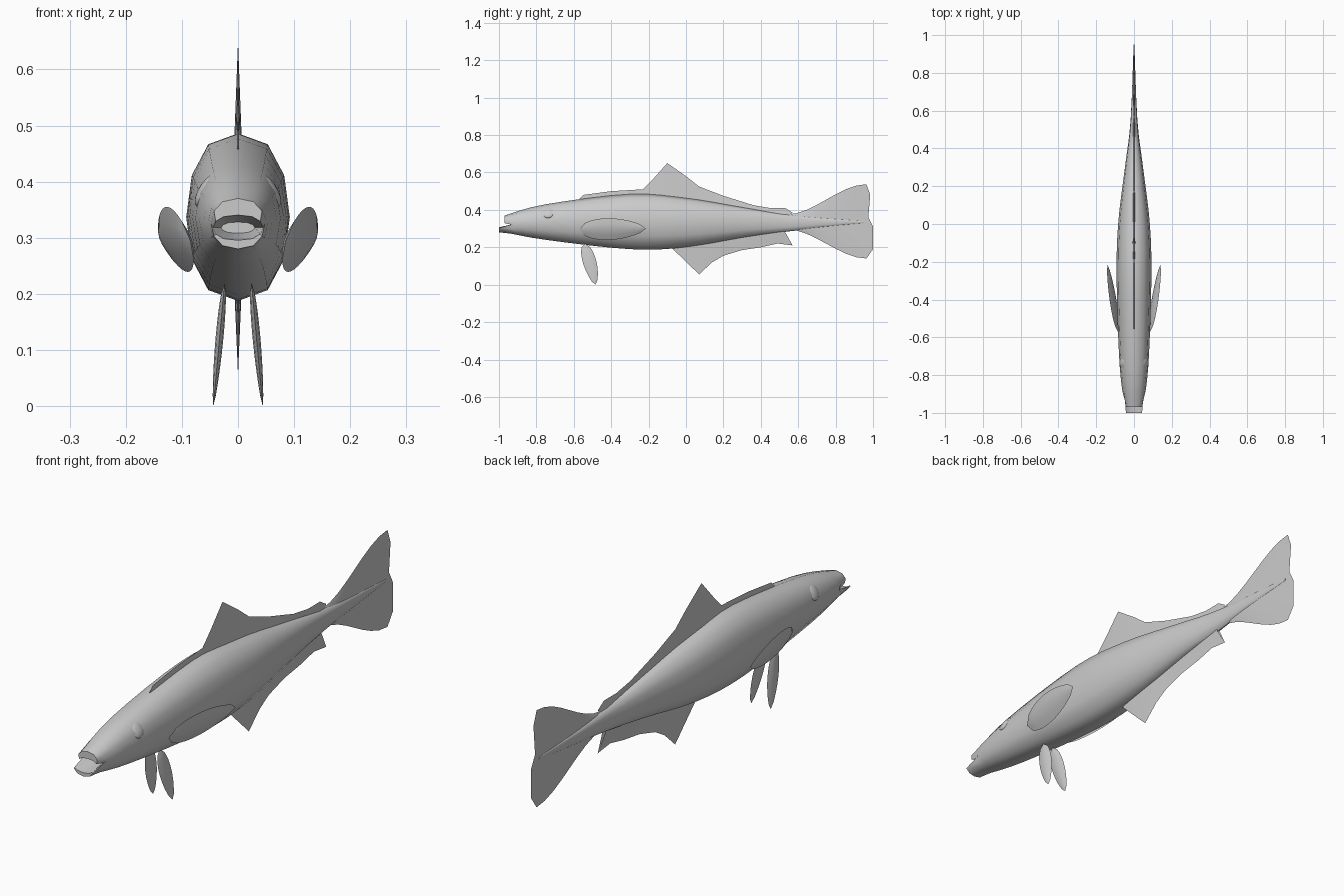
import bpy, bmesh, math
from mathutils import Vector, Matrix

cube = bpy.data.objects.get("Cube")
if cube:
    bpy.data.objects.remove(cube)

GREY = (0.6, 0.6, 0.6, 1)
CORE = 0.335  # height of the spine line
mat = bpy.data.materials.new("plain grey")
mat.use_nodes = True
mat.diffuse_color = GREY
mat.node_tree.nodes["Principled BSDF"].inputs["Base Color"].default_value = GREY


def finish(bm, name, mirror=False, crease=80):
    """Weld the mesh, link it as a named object and smooth it."""
    bmesh.ops.remove_doubles(bm, verts=bm.verts, dist=0.0004)
    bmesh.ops.recalc_face_normals(bm, faces=bm.faces)
    mesh = bpy.data.meshes.new(name)
    bm.to_mesh(mesh)
    bm.free()
    mesh.materials.append(mat)
    part = bpy.data.objects.new(name, mesh)
    bpy.context.collection.objects.link(part)
    if mirror:
        part.modifiers.new("Mirror", "MIRROR").use_mirror_merge = False
    bpy.ops.object.select_all(action="DESELECT")
    part.select_set(True)
    bpy.context.view_layer.objects.active = part
    bpy.ops.object.shade_smooth_by_angle(angle=math.radians(crease))


def spline(keys, steps):
    """Smooth run of vectors through a few key vectors."""
    keys = [Vector(key) for key in keys]
    padded = [keys[0]] + keys + [keys[-1]]
    run = []
    for before, start, end, after in zip(padded, padded[1:], padded[2:], padded[3:]):
        for step in range(steps):
            t = step / steps
            lead = (end - before) / 2
            trail = (after - start) / 2
            run.append(start + lead * t
                       + (3 * (end - start) - 2 * lead - trail) * t ** 2
                       + (2 * (start - end) + lead + trail) * t ** 3)
    return run + [keys[-1]]


def sheet(name, rows, half_thickness, mirror=False):
    """Two-sided fin over a grid of points, thickened along x."""
    bm = bmesh.new()
    last_row, last_col = len(rows) - 1, len(rows[0]) - 1
    for side in (-1, 1):
        grid = [[bm.verts.new(point + Vector((side * half_thickness(i / last_row, j / last_col), 0, 0)))
                 for j, point in enumerate(row)] for i, row in enumerate(rows)]
        for a, b in zip(grid, grid[1:]):
            for j in range(last_col):
                bm.faces.new((a[j], a[j + 1], b[j + 1], b[j]))
    finish(bm, name, mirror)


def blade(name, edge):
    """Midline fin rising from the spine line to an outer edge of (y, z) points."""
    rows = []
    for y, z in edge:
        root, tip = Vector((0, min(y, 0.5), CORE)), Vector((0, y, z))
        rows.append([root.lerp(tip, k / 6) for k in range(7)])
    sheet(name, rows, lambda along, out: 0.012 * (1 - out))


def leaf(name, base, tip, spread, thickness):
    """Mirrored pair of leaf-shaped fins with a swollen middle."""
    def width(u):
        return max(0, math.sin(math.pi * u ** 0.8)) ** 0.6

    base, tip, spread = Vector(base), Vector(tip), Vector(spread)
    rows = [[base.lerp(tip, i / 12) + spread * width(i / 12) * (j / 2 - 1) for j in range(5)]
            for i in range(13)]
    sheet(name, rows, lambda u, v: thickness * width(u) * math.sin(math.pi * v), True)


# Body: twelve-sided loft; each key is y, bottom, top, half width
stations = spline([(-0.97, 0.28, 0.37, 0.048), (-0.75, 0.24, 0.43, 0.076),
                   (-0.3, 0.19, 0.485, 0.092), (0, 0.2, 0.465, 0.084),
                   (0.3, 0.25, 0.415, 0.048), (0.55, 0.285, 0.375, 0.018),
                   (0.95, 0.33, 0.34, 0.002)], 4)
section = []
for k in range(12):
    angle = math.tau * k / 12
    across = math.sin(angle)
    section.append((math.copysign(abs(across) ** 0.8, across), round(math.cos(angle), 2)))

bm = bmesh.new()
rings = []
for n, (y, low, high, width) in enumerate(stations):
    ring = []
    for across, up in section:
        # The corners of the mouth sit back and the lower jaw juts forward
        shift = 0
        if up == 0:
            shift = {0: 0.05, 1: 0.02}.get(n, 0)
        elif up < 0 and n == 0:
            shift = -0.03
        ring.append(bm.verts.new((across * width, y + shift, (low + high + up * (high - low)) / 2)))
    rings.append(ring)

# Mouth: lips turned inward, then a small throat
mouth = Vector((0, -0.89, 0.318))
lips = [bm.verts.new((v.co.x * 0.93, v.co.y, mouth.z + (v.co.z - 0.325) / 2)) for v in rings[0]]
throat = [bm.verts.new(mouth + Vector((across * 0.03, 0, up * 0.01))) for across, up in section]
rings = [throat, lips] + rings
for a, b in zip(rings, rings[1:]):
    for k in range(12):
        m = (k + 1) % 12
        bm.faces.new((a[k], a[m], b[m], b[k]))
bm.faces.new(throat)
bm.faces.new(rings[-1])
finish(bm, "body", crease=50)

# Fins along the midline
blade("dorsal_fin", [(-0.57, 0.46), (-0.55, 0.48), (-0.4, 0.5), (-0.23, 0.51), (-0.18, 0.56),
                     (-0.1, 0.65), (0, 0.58), (0.07, 0.525), (0.2, 0.475), (0.36, 0.425),
                     (0.45, 0.41), (0.53, 0.41), (0.57, 0.385)])
blade("anal_fin", [(-0.08, 0.2), (0.07, 0.055), (0.14, 0.12), (0.2, 0.155), (0.3, 0.185),
                   (0.4, 0.2), (0.49, 0.22), (0.57, 0.21), (0.51, 0.25)])

# Tail fin: rays flaring from the stalk to the rear edge
rays = []
for y, z in [(0.965, 0.537), (0.985, 0.48), (0.975, 0.36), (1, 0.31), (1, 0.19), (0.965, 0.14)]:
    ray = []
    for k in range(9):
        t = k / 8
        flare = 0.2 + 0.8 * t * t * (3 - 2 * t)
        ray.append(Vector((0, 0.54 + (y - 0.54) * t, CORE + (z - CORE) * flare)))
    rays.append(ray)
sheet("tail_fin", rays, lambda u, v: 0.01 * math.sin(math.pi * u) * (1 - v))

# Paired fins
leaf("pectoral_fins", (0.085, -0.57, 0.295), (0.14, -0.215, 0.3), (0.018, 0, 0.058), 0.013)
leaf("pelvic_fins", (0.024, -0.54, 0.22), (0.044, -0.485, 0), (0, 0.037, 0), 0.007)

# Eyes: flattened balls tilted to the slope of the head
bm = bmesh.new()
tilt = Vector((0.8, -0.1, 0.5)).to_track_quat("Z", "Y").to_matrix().to_4x4()
bmesh.ops.create_uvsphere(bm, u_segments=16, v_segments=10, radius=1,
                          matrix=Matrix.Translation((0.056, -0.737, 0.385)) @ tilt
                          @ Matrix.Diagonal((0.034, 0.034, 0.013, 1)))
finish(bm, "eyes", mirror=True)
